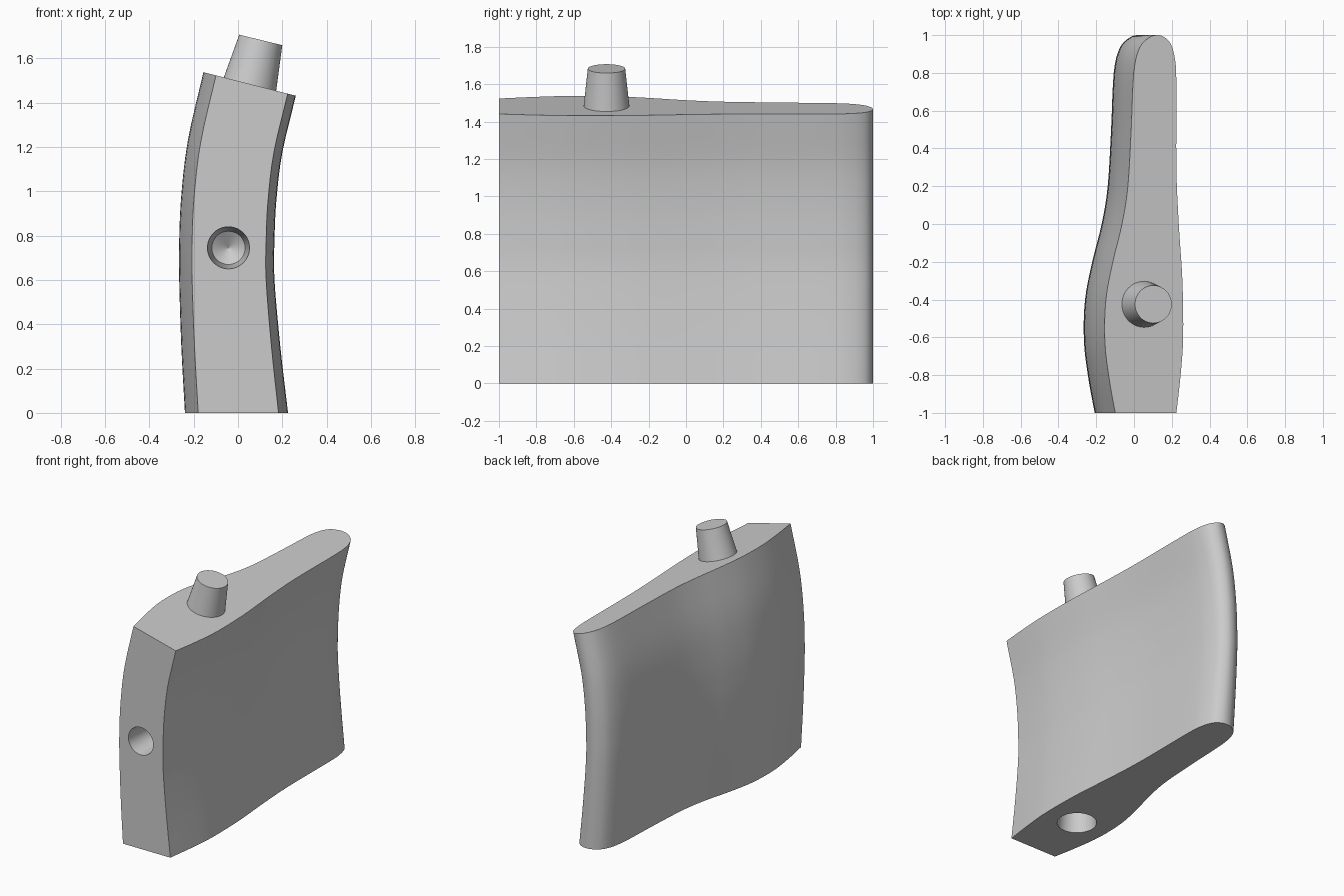
import bpy, bmesh, math
from mathutils import Matrix, Vector

if "Cube" in bpy.data.objects:
    bpy.data.objects.remove(bpy.data.objects["Cube"], do_unlink=True)

grey = bpy.data.materials.new("light_grey")
grey.use_nodes = True
GREY = (0.6, 0.6, 0.6, 1)
grey.diffuse_color = GREY
grey.node_tree.nodes["Principled BSDF"].inputs["Base Color"].default_value = GREY


def spline(points, steps):
    """Smooth open curve through tuples of any length."""
    pts = [Vector(p) for p in points]
    pts = [2 * pts[0] - pts[1]] + pts + [2 * pts[-1] - pts[-2]]
    out = []
    for a, b, c, d in zip(pts, pts[1:], pts[2:], pts[3:]):
        for i in range(steps):
            t = i / steps
            out.append(0.5 * (2 * b + (c - a) * t + (2 * a - 5 * b + 4 * c - d) * t**2
                              + (3 * b - a - 3 * c + d) * t**3))
    return out + [pts[-2]]


def make_object(name, bm):
    bmesh.ops.recalc_face_normals(bm, faces=bm.faces[:])
    mesh = bpy.data.meshes.new(name)
    bm.to_mesh(mesh)
    bm.free()
    mesh.materials.append(grey)
    obj = bpy.data.objects.new(name, mesh)
    bpy.context.collection.objects.link(obj)
    return obj


def turned(name, profile, matrix):
    """Closed round solid from (radius, height) pairs along local z."""
    bm = bmesh.new()
    n = 48
    rings = [[bm.verts.new((r * math.cos(math.tau * i / n), r * math.sin(math.tau * i / n), h))
              for i in range(n)] for r, h in profile]
    for lo, hi in zip(rings, rings[1:]):
        for i in range(n):
            j = (i + 1) % n
            bm.faces.new((lo[i], lo[j], hi[j], hi[i]))
    bm.faces.new(rings[0])
    bm.faces.new(rings[-1])
    bm.transform(matrix)
    return make_object(name, bm)


def smooth(obj):
    bpy.ops.object.select_all(action="DESELECT")
    obj.select_set(True)
    bpy.context.view_layer.objects.active = obj
    bpy.ops.object.shade_smooth_by_angle(angle=math.radians(25))


# Blade cross-section: bulged side, rounded tail, flatter side
section = spline([
    (-.167, -1), (-.2, -.82), (-.224, -.62), (-.218, -.4), (-.18, -.2), (-.13, 0),
    (-.098, .2), (-.08, .5), (-.066, .8), (-.035, .93), (.015, .985), (.06, 1),
    (.1, .99), (.135, .955), (.158, .88), (.167, .75), (.167, .3), (.18, 0),
    (.2, -.3), (.204, -.6), (.19, -.8), (.167, -1)], 4)

# Bowed spine: x, z, tilt, bulged-side scale, flat-side scale
spine = spline([
    (-.0075, 0, 0, 1.03, 1.14), (-.026, .3, 0, 1.02, 1.06), (-.04, .6, 0, 1, 1),
    (-.04, .78, .01, 1, 1), (-.031, .97, .04, 1, 1), (-.003, 1.2, .12, 1, 1),
    (.0625, 1.482, .25, 1, 1)], 4)

bm = bmesh.new()
rings = []
for x, z, tilt, left, right in spine:
    ring = []
    for sx, sy in section:
        s = sx * (left if sx < 0 else right)
        ring.append(bm.verts.new((x + s * math.cos(tilt), sy, z - s * math.sin(tilt))))
    rings.append(ring)
for lo, hi in zip(rings, rings[1:]):
    for i in range(len(lo)):
        j = (i + 1) % len(lo)
        bm.faces.new((lo[i], lo[j], hi[j], hi[i]))
bm.faces.new(rings[0])
bm.faces.new(rings[-1])
blade = make_object("blade_body", bm)

# Sockets in the front edge and the underside, with conical ends
front_cutter = turned("front_socket_cutter",
                      [(.099, -.04), (.095, 0), (.075, .2), (.001, .25)],
                      Matrix.Translation((-.043, -1, .745)) @ Matrix.Rotation(-math.pi / 2, 4, "X"))
base_cutter = turned("base_socket_cutter",
                     [(.13, -.04), (.126, 0), (.105, .22), (.001, .26)],
                     Matrix.Translation((-.01, -.58, 0)))
bpy.context.view_layer.objects.active = blade
for cutter in (front_cutter, base_cutter):
    cutter.hide_render = True
    mod = blade.modifiers.new("socket", "BOOLEAN")
    mod.operation = "DIFFERENCE"
    mod.solver = "EXACT"
    mod.object = cutter
    bpy.ops.object.modifier_apply(modifier=mod.name)
    bpy.data.objects.remove(cutter, do_unlink=True)
smooth(blade)

# Tapered peg standing square to the tilted top
peg = turned("top_peg", [(.125, -.02), (.122, 0), (.1, .205)],
             Matrix.Translation((.054, -.425, 1.484)) @ Matrix.Rotation(.24, 4, "Y"))
smooth(peg)
